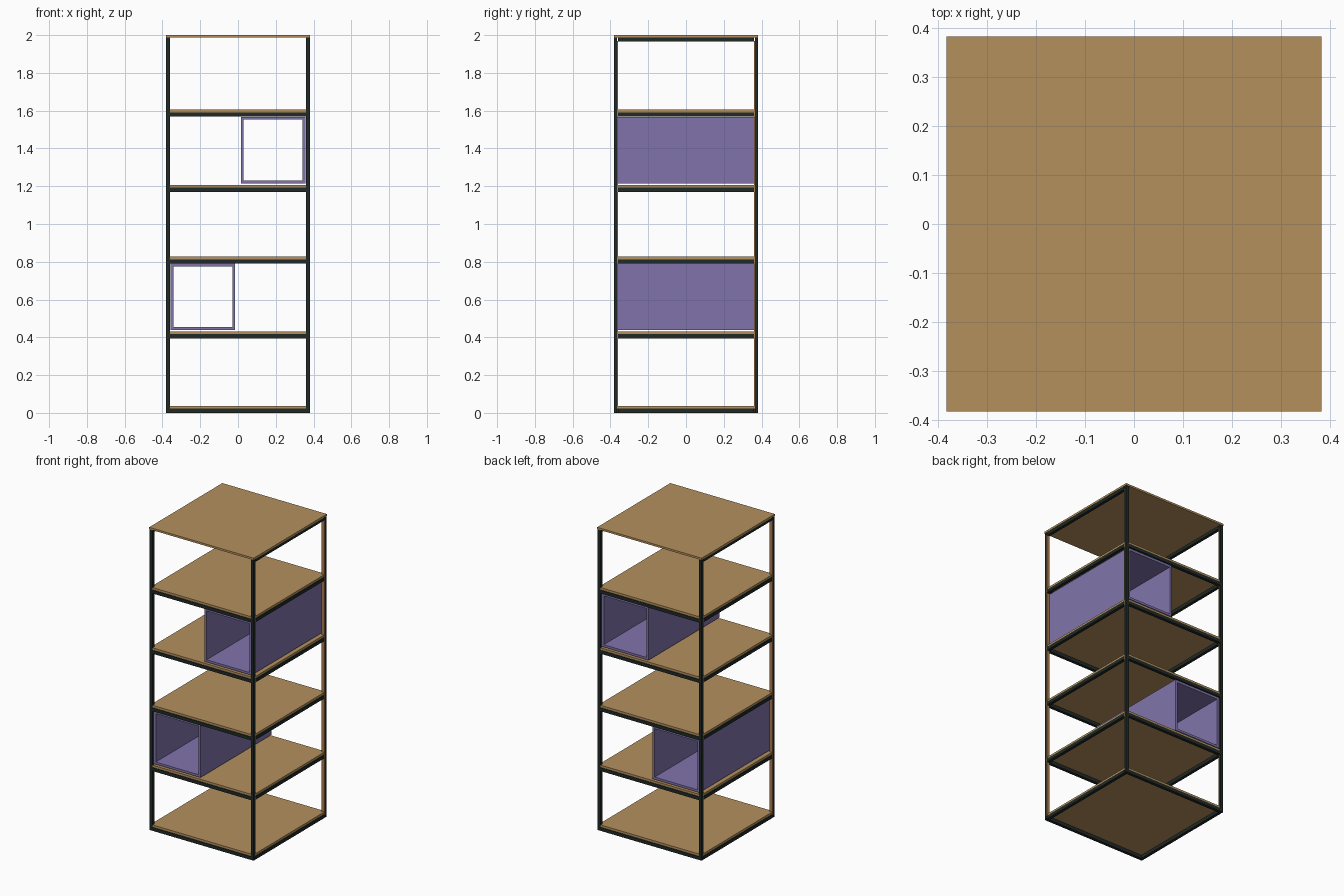
import bpy, bmesh

if "Cube" in bpy.data.objects:
    bpy.data.objects.remove(bpy.data.objects["Cube"])


def material(name, rgb):
    m = bpy.data.materials.new(name)
    m.diffuse_color = (*rgb, 1)
    m.use_nodes = True
    m.node_tree.nodes["Principled BSDF"].inputs["Base Color"].default_value = m.diffuse_color
    return m


WOOD = material("oak wood", (0.46, 0.28, 0.11))
EDGE = material("brown edge", (0.40, 0.20, 0.08))
STEEL = material("dark steel", (0.014, 0.022, 0.018))
PURPLE = material("muted purple", (0.22, 0.175, 0.41))


def boxes(name, mat, *bounds):
    """One object from several axis-aligned boxes (x0, x1, y0, y1, z0, z1)."""
    bm = bmesh.new()
    for x0, x1, y0, y1, z0, z1 in bounds:
        vs = bmesh.ops.create_cube(bm, size=1)["verts"]
        for v in vs:
            v.co = (x1 if v.co.x > 0 else x0,
                    y1 if v.co.y > 0 else y0,
                    z1 if v.co.z > 0 else z0)
    me = bpy.data.meshes.new(name)
    bm.to_mesh(me)
    bm.free()
    me.materials.append(mat)
    ob = bpy.data.objects.new(name, me)
    bpy.context.collection.objects.link(ob)
    return ob


def span(a, b):
    return min(a, b), max(a, b)


R, W = 0.38, 0.02          # half width of the frame, tube size
I = R - W

# Corner posts, with a thin brown strip on the inner face
for sx in (-1, 1):
    for sy in (-1, 1):
        tag = ("left" if sx < 0 else "right") + ("_front" if sy < 0 else "_back")
        boxes("post_" + tag, STEEL, (*span(sx * I, sx * R), *span(sy * (I + 0.004), sy * R), 0, 1.987))
        boxes("post_strip_" + tag, EDGE, (*span(sx * I, sx * R), *span(sy * I, sy * (I + 0.004)), 0.02, 1.97))


def side_rails(z0, z1):
    return [(*span(s * I, s * R), -I, I, z0, z1) for s in (-1, 1)]


def cross_rails(z0, z1):
    return [(-I, I, *span(s * I, s * R), z0, z1) for s in (-1, 1)]


# Shelves: a ring of steel rails with a board on top
for i, z in enumerate((0.022, 0.417, 0.812, 1.192, 1.59)):
    boxes(f"shelf_rails_{i + 1}", STEEL, *side_rails(z - 0.022, z), *cross_rails(z - 0.022, z))
    boxes(f"shelf_board_{i + 1}", WOOD, (-0.376, 0.376, -0.376, 0.376, z, z + 0.015))

# Top board carried by two side rails
boxes("top_rails", STEEL, *side_rails(1.967, 1.987))
boxes("top_board", WOOD, (-0.382, 0.382, -0.382, 0.382, 1.987, 2.0))


# Open-ended storage boxes
def storage_box(name, x0, x1, z0, z1, t=0.015, d=0.37):
    boxes(name, PURPLE,
          (x0, x0 + t, -d, d, z0, z1), (x1 - t, x1, -d, d, z0, z1),
          (x0 + t, x1 - t, -d, d, z0, z0 + t), (x0 + t, x1 - t, -d, d, z1 - t, z1))


storage_box("lower_storage_box", -0.357, -0.015, 0.44, 0.79)
storage_box("upper_storage_box", 0.015, 0.357, 1.215, 1.567)
